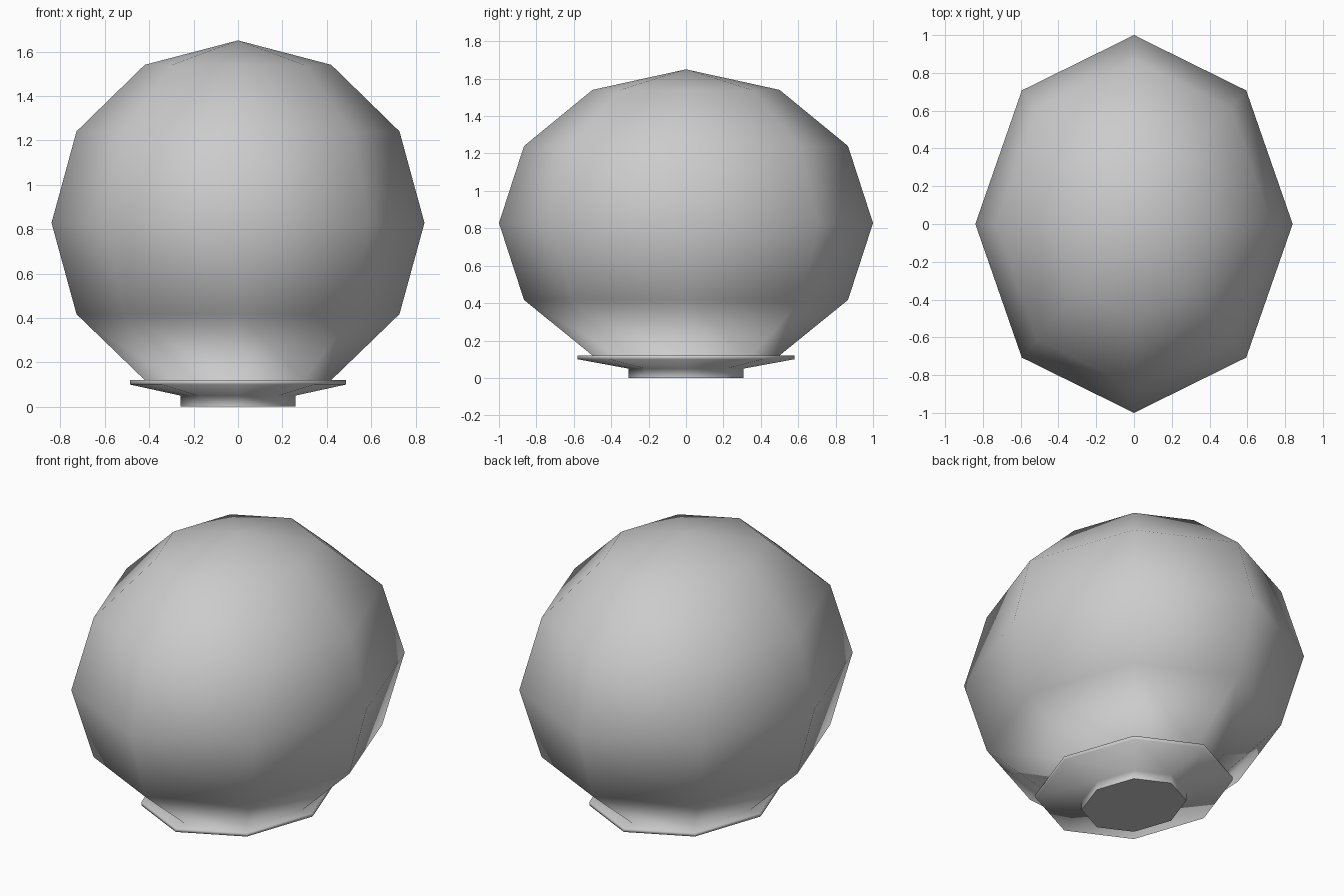
import bpy, bmesh
from math import sin, cos, pi

if "Cube" in bpy.data.objects:
    bpy.data.objects.remove(bpy.data.objects["Cube"])

SIDES = 8
X_SQUASH = 0.84

# Profile (radius, height): globe from top to bottom, flange, tapered foot
profile = [(0.5, 1.54), (0.866, 1.24), (1.0, 0.828), (0.866, 0.417), (0.5, 0.12),
           (0.58, 0.12), (0.58, 0.10), (0.308, 0.05), (0.308, 0.0)]

bm = bmesh.new()
rings = [[bm.verts.new((X_SQUASH * r * cos(2 * pi * i / SIDES),
                        r * sin(2 * pi * i / SIDES), z)) for i in range(SIDES)]
         for r, z in profile]
apex = bm.verts.new((0, 0, 1.65))

# Crown of the globe
for i in range(SIDES):
    bm.faces.new((apex, rings[0][i], rings[0][(i + 1) % SIDES]))

# Walls of globe, flange and foot
for a, b in zip(rings, rings[1:]):
    for i in range(SIDES):
        j = (i + 1) % SIDES
        bm.faces.new((a[i], b[i], b[j], a[j]))

# Smooth body with a flat underside
for f in bm.faces:
    f.smooth = True
base = bm.faces.new(rings[-1][::-1])
base.smooth = False
for e in base.edges:
    e.smooth = False

mesh = bpy.data.meshes.new("globe_on_foot")
bm.to_mesh(mesh)
bm.free()
bpy.context.collection.objects.link(bpy.data.objects.new("globe_on_foot", mesh))
